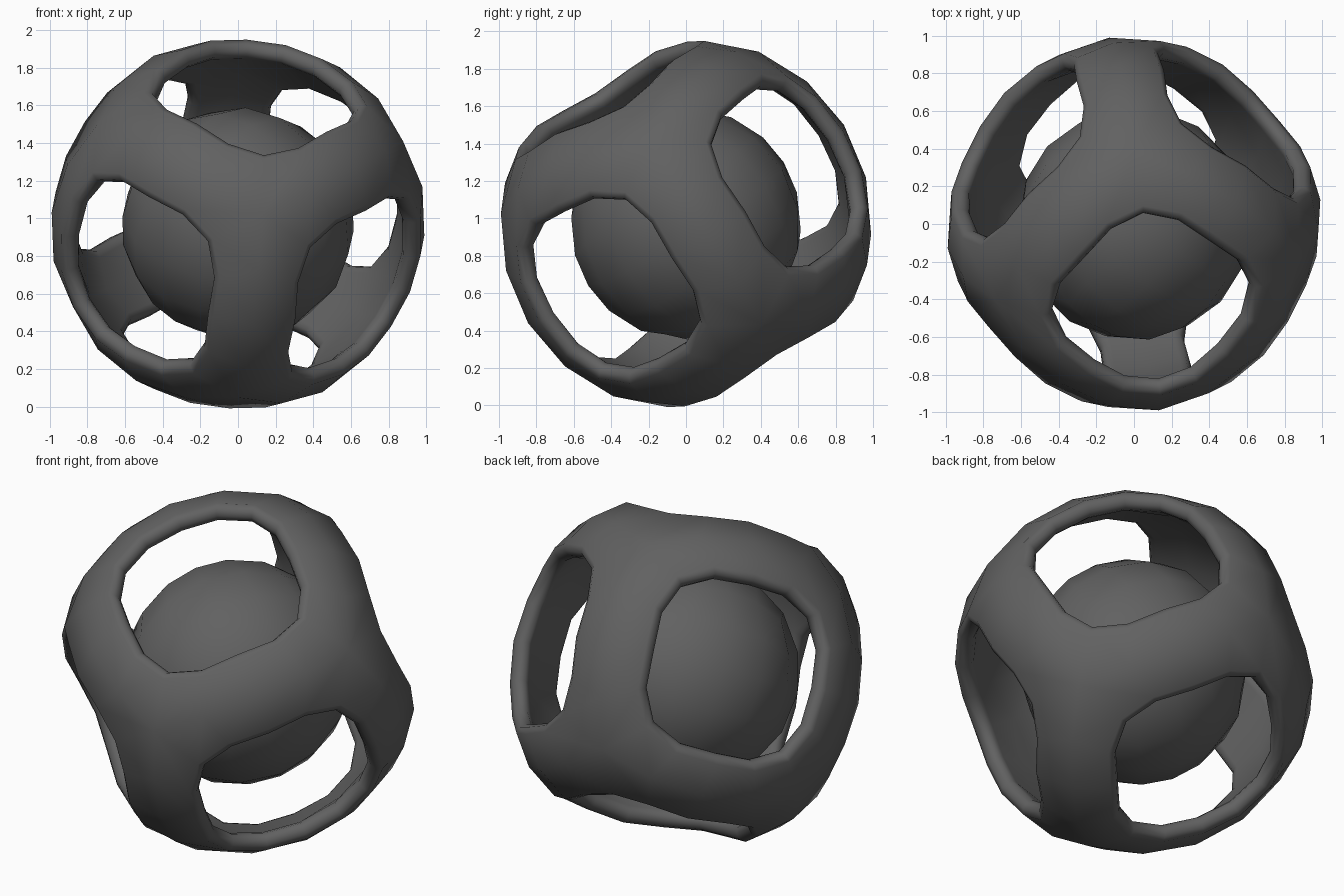
import bpy, bmesh
from math import radians, sin, cos, tan, atan2, pi
from mathutils import Vector, Matrix

if "Cube" in bpy.data.objects:
    bpy.data.objects.remove(bpy.data.objects["Cube"], do_unlink=True)

CENTRE = Vector((0, 0, 0.97))

# Tilted frame: the three axes that pass through opposite pairs of openings
top_axis = Vector((0.12, -0.52, 0.845)).normalized()
side_axis = Vector((0.75, -0.5, -0.42))
side_axis = (side_axis - top_axis * side_axis.dot(top_axis)).normalized()
third_axis = side_axis.cross(top_axis)
tilt = Matrix((side_axis, top_axis, third_axis)).transposed()

grey = bpy.data.materials.new("dark_grey")
grey.use_nodes = True
grey.diffuse_color = (0.12, 0.12, 0.12, 1)
grey.node_tree.nodes["Principled BSDF"].inputs["Base Color"].default_value = grey.diffuse_color


def finish(bm, name):
    """Tilt the mesh, make a smooth grey object from it."""
    bmesh.ops.remove_doubles(bm, verts=bm.verts, dist=0.001)
    bmesh.ops.recalc_face_normals(bm, faces=bm.faces)
    bm.transform(Matrix.Translation(CENTRE) @ tilt.to_4x4())
    for face in bm.faces:
        face.smooth = True
    mesh = bpy.data.meshes.new(name)
    bm.to_mesh(mesh)
    bm.free()
    mesh.materials.append(grey)
    obj = bpy.data.objects.new(name, mesh)
    bpy.context.collection.objects.link(obj)
    return obj


def panel_border(n, u, v):
    """Unit directions around one sixth of the sphere, four steps per side."""
    points = []
    for a, b in ((u, v), (v, -u), (-u, -v), (-v, u)):
        middle = (n + a).normalized()
        for step in range(4):
            phi = radians(35.264) * (step / 2 - 1)
            points.append(middle * cos(phi) + b * sin(phi))
    return points


def opening_ring(border, n, u, v, widen, radius):
    """Rounded-square loop around the opening."""
    ring = []
    for p in border:
        theta = atan2(p.dot(v), p.dot(u))
        alpha = radians(33.0 - 2.3 * cos(4 * theta) + widen)
        around = u * cos(theta) + v * sin(theta)
        ring.append((n * cos(alpha) + around * sin(alpha)) * radius)
    return ring


# Shell: each panel is lofted from the outer border, over the rim, to the inner border
RIM = ((2.0, 0.985), (0.2, 0.96), (0.0, 0.925), (0.8, 0.895), (3.0, 0.885))
bm = bmesh.new()
for i in range(3):
    for sign in (1, -1):
        n, u, v = Vector(), Vector(), Vector()
        n[i], u[(i + 1) % 3], v[(i + 2) % 3] = sign, 1, 1
        border = panel_border(n, u, v)
        loops = [[p * 1.0 for p in border]]
        loops += [opening_ring(border, n, u, v, w, r) for w, r in RIM]
        loops.append([p * 0.89 for p in border])
        rows = [[bm.verts.new(p) for p in loop] for loop in loops]
        for r0, r1 in zip(rows, rows[1:]):
            for k in range(len(r0)):
                j = (k + 1) % len(r0)
                bm.faces.new((r0[k], r0[j], r1[j], r1[k]))
finish(bm, "outer_shell")

# Core: a coarse ball made from a subdivided cube
bm = bmesh.new()
bmesh.ops.create_cube(bm, size=2)
bmesh.ops.subdivide_edges(bm, edges=bm.edges, cuts=3, use_grid_fill=True)
for vert in bm.verts:
    vert.co = Vector([tan(c * pi / 4) for c in vert.co]).normalized() * 0.62
finish(bm, "inner_ball")
